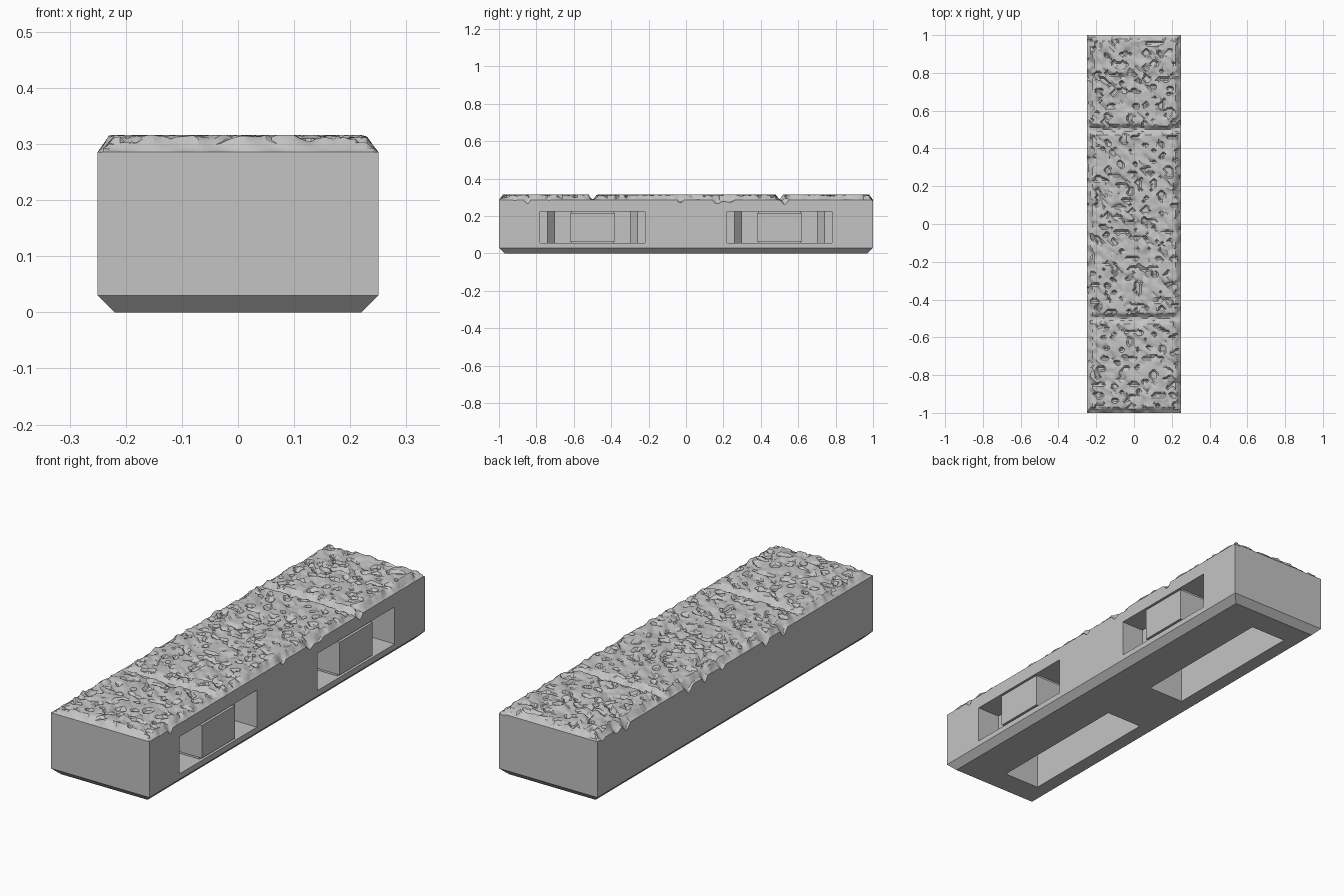
import bpy, bmesh, math
from mathutils import Vector, noise

cube = bpy.data.objects.get("Cube")
if cube:
    bpy.data.objects.remove(cube, do_unlink=True)

HX, HY = 0.25, 1.0
SEAM_Z = 0.25

stone = bpy.data.materials.new("grey stone")
stone.use_nodes = True
GREY = (0.55, 0.55, 0.55, 1)
stone.diffuse_color = GREY
stone.node_tree.nodes["Principled BSDF"].inputs["Base Color"].default_value = GREY


def make(name, bm):
    bmesh.ops.recalc_face_normals(bm, faces=bm.faces)
    me = bpy.data.meshes.new(name)
    bm.to_mesh(me)
    bm.free()
    me.materials.append(stone)
    ob = bpy.data.objects.new(name, me)
    bpy.context.collection.objects.link(ob)
    return ob


def prism(name, outline, z0, z1):
    """Upright prism from an x, y outline."""
    bm = bmesh.new()
    face = bm.faces.new([bm.verts.new((x, y, z0)) for x, y in outline])
    top = bmesh.ops.extrude_face_region(bm, geom=[face])["geom"]
    bmesh.ops.translate(bm, vec=(0, 0, z1 - z0),
                        verts=[v for v in top if isinstance(v, bmesh.types.BMVert)])
    return make(name, bm)


def rect(x0, x1, y0, y1):
    return [(x0, y0), (x1, y0), (x1, y1), (x0, y1)]


def cut(target, cutter):
    mod = target.modifiers.new("cut", 'BOOLEAN')
    mod.operation, mod.solver, mod.object = 'DIFFERENCE', 'EXACT', cutter
    cutter.hide_render = True
    bpy.context.view_layer.objects.active = target
    bpy.ops.object.modifier_apply(modifier=mod.name)
    bpy.data.objects.remove(cutter, do_unlink=True)


# Base block with a chamfered foot
bm = bmesh.new()
rings = []
for inset, z in ((0.03, 0), (0, 0.03), (0, SEAM_Z)):
    rings.append([bm.verts.new((x, y, z)) for x, y in
                  rect(inset - HX, HX - inset, inset - HY, HY - inset)])
for low, high in zip(rings, rings[1:]):
    for i in range(4):
        j = (i + 1) % 4
        bm.faces.new((low[i], low[j], high[j], high[i]))
bm.faces.new(rings[0])
bm.faces.new(rings[-1])
base = make("base_block", bm)

# Connector ports on the left side, each opening into a pocket from below
for label, cy in (("front", -0.5), ("back", 0.5)):
    half = [(0.3, 0.28), (0.135, 0.28), (0.135, 0.24), (0.09, 0.2), (0, 0.2)]
    outline = [(x, cy + y) for x, y in half] + [(x, cy - y) for x, y in reversed(half)]
    cut(base, prism("port_cutter", outline, 0.055, 0.225))
    cut(base, prism("pocket_cutter", rect(-0.155, 0.028, cy - 0.355, cy + 0.355), -0.1, 0.225))
    prism(label + "_port_core", rect(0.06, 0.235, cy - 0.115, cy + 0.115), 0.05, 0.23)
    prism(label + "_port_stub", rect(0.06, 0.25, cy - 0.12, cy + 0.12), 0.065, 0.215)


def ramp(v, a, b):
    return min(1, max(0, (v - a) / (b - a)))


def height(x, y):
    """Rough slab surface with a rim, joints at the slab ends and chips."""
    ex = HX - abs(x)
    ey = min(HY - abs(y), abs(abs(y) - 0.5))
    u, v = (x - y) * 0.7, (x + y) * 0.7
    streak = noise.noise(Vector((u * 9, v * 30, 2)))
    fine = noise.noise(Vector((u * 28, v * 60, 7)))
    broad = noise.noise(Vector((x * 7, y * 7, 4)))
    pit = noise.noise(Vector((x * 24, y * 36, 11)))
    h = 0.313 + 0.012 * streak + 0.007 * fine + 0.006 * broad
    h -= 0.012 * ramp(pit + 0.3 * streak, 0.22, 0.30)
    h = min(h, 0.316)
    ragged = 0.010 * streak
    edge = ramp(min(ex, ey) + ragged, 0.008, 0.026)
    h = 0.289 + (h - 0.289) * edge
    if min(ex, HY - abs(y)) < 0.004:
        h = 0.286
    # deeper chips along the long sides
    chip = ramp(noise.noise(Vector((x * 3, y * 16, 5))), 0.32, 0.6)
    return h - 0.028 * chip * ramp(0.04 - ex, 0, 0.04)


# Rough slab top
bm = bmesh.new()
bmesh.ops.create_grid(bm, x_segments=50, y_segments=200, size=1)
for v in bm.verts:
    x, y = v.co.x * HX, v.co.y * HY
    v.co = (x, y, height(x, y))
bmesh.ops.triangulate(bm, faces=bm.faces)
rim = [e for e in bm.edges if e.is_boundary]
skirt = bmesh.ops.extrude_edge_only(bm, edges=rim)["geom"]
for v in skirt:
    if isinstance(v, bmesh.types.BMVert):
        v.co.z = SEAM_Z
slabs = make("rough_slab_top", bm)
bpy.ops.object.select_all(action='DESELECT')
slabs.select_set(True)
bpy.context.view_layer.objects.active = slabs
bpy.ops.object.shade_smooth_by_angle(angle=math.radians(30))
